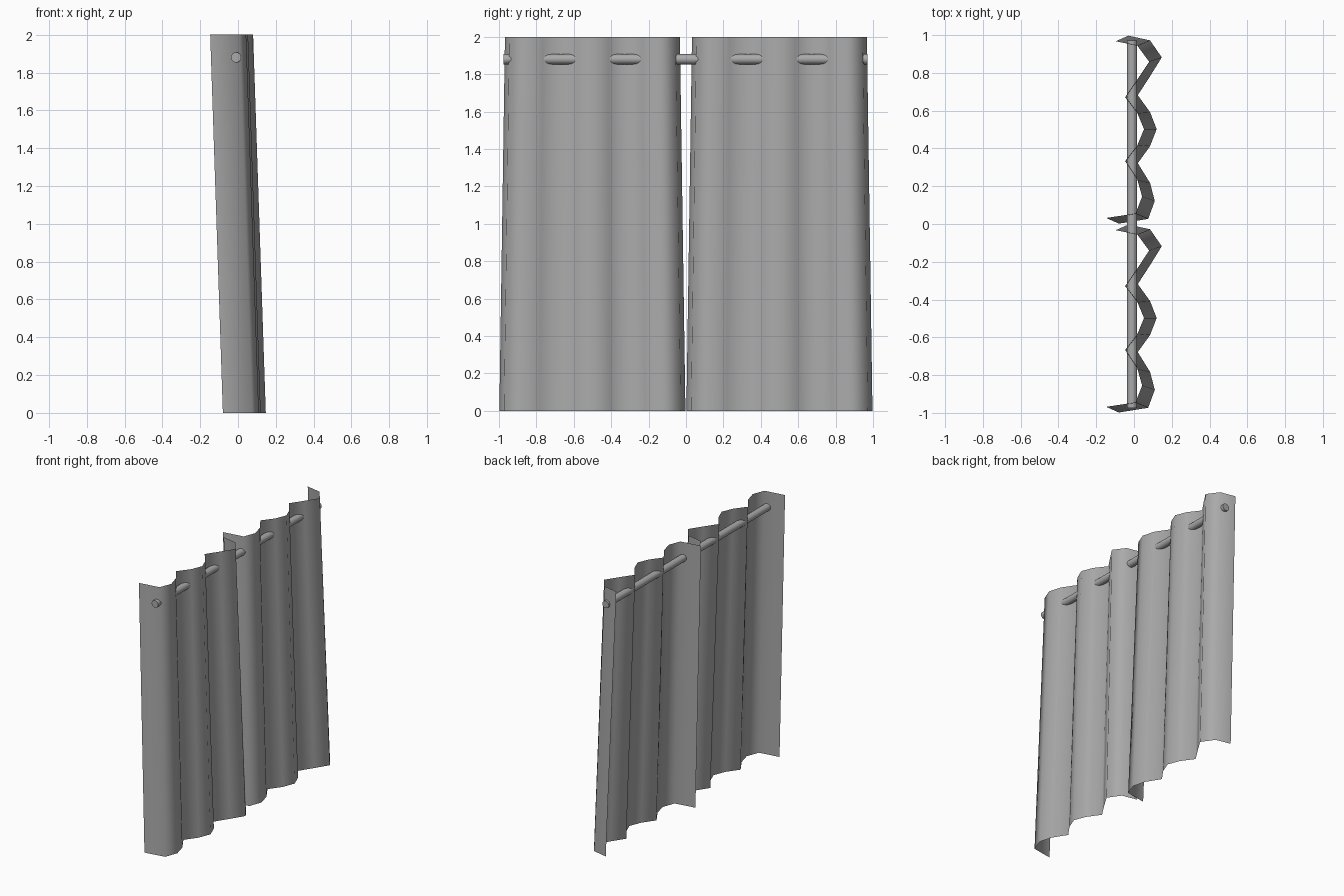
import bpy
import bmesh
import math

cube = bpy.data.objects.get("Cube")
if cube:
    bpy.data.objects.remove(cube, do_unlink=True)

# One plain grey for cloth and rod
grey = bpy.data.materials.new("plain_grey")
grey.use_nodes = True
colour = (0.4, 0.4, 0.4, 1)
grey.diffuse_color = colour
grey.node_tree.nodes["Principled BSDF"].inputs["Base Color"].default_value = colour

HEIGHT = 2.0
LEAN = -0.067     # the hem stands further out than the top
GATHER = 0.94     # the top is drawn slightly together

# Pleat cross-section at the hem: (x, y) with y measured along one panel
PLEATS = [(-0.08, 0.0), (0.075, 0.025), (0.11, 0.12), (0.085, 0.215),
          (0.02, 0.32), (0.085, 0.41), (0.12, 0.5), (0.085, 0.59),
          (0.02, 0.68), (0.085, 0.78), (0.147, 0.88), (0.085, 0.97),
          (-0.03, 0.995)]


def make_object(name, bm):
    mesh = bpy.data.meshes.new(name)
    bm.to_mesh(mesh)
    bm.free()
    mesh.materials.append(grey)
    obj = bpy.data.objects.new(name, mesh)
    bpy.context.collection.objects.link(obj)
    return obj


def curtain(name, start):
    """Pleated open sheet running along y from start."""
    bm = bmesh.new()
    hem = [bm.verts.new((x, start + y, 0)) for x, y in PLEATS]
    top = [bm.verts.new((x + LEAN, start + 0.5 + (y - 0.5) * GATHER, HEIGHT))
           for x, y in PLEATS]
    for i in range(len(PLEATS) - 1):
        face = bm.faces.new((hem[i], hem[i + 1], top[i + 1], top[i]))
        face.smooth = True
    return make_object(name, bm)


# Two identical curtains side by side
curtain("front_curtain", -0.998)
curtain("back_curtain", 0.002)

# Rod threaded through the pleats
bpy.ops.mesh.primitive_cylinder_add(
    vertices=16, radius=0.027, depth=1.945,
    location=(-0.01, -0.002, 1.88), rotation=(math.pi / 2, 0, 0))
rod = bpy.context.object
rod.name = "curtain_rod"
rod.data.materials.append(grey)
bpy.ops.object.shade_smooth_by_angle()
